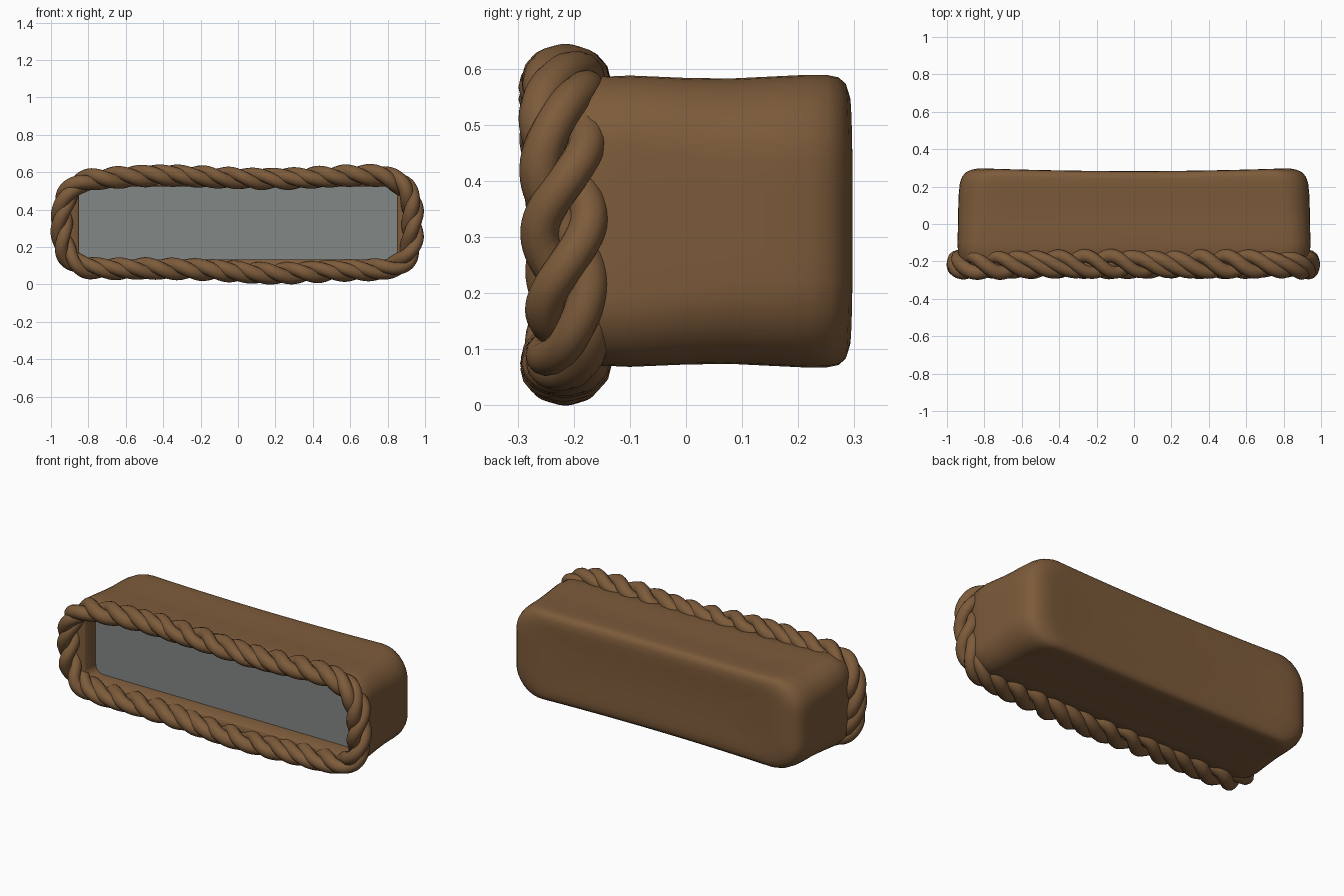
import bpy, bmesh, math
from mathutils import Vector

if "Cube" in bpy.data.objects:
    bpy.data.objects.remove(bpy.data.objects["Cube"])

def material(name, col):
    m = bpy.data.materials.new(name)
    m.diffuse_color = (*col, 1)
    m.use_nodes = True
    m.node_tree.nodes["Principled BSDF"].inputs["Base Color"].default_value = m.diffuse_color
    return m

BROWN = material("brown clay", (0.205, 0.105, 0.043))
GREY = material("grey panel", (0.225, 0.245, 0.235))
ZC = 0.328  # height of the body's centre

def finish(bm, name, mat, angle):
    bmesh.ops.recalc_face_normals(bm, faces=bm.faces)
    me = bpy.data.meshes.new(name)
    bm.to_mesh(me)
    bm.free()
    me.materials.append(mat)
    ob = bpy.data.objects.new(name, me)
    bpy.context.collection.objects.link(ob)
    bpy.ops.object.select_all(action='DESELECT')
    ob.select_set(True)
    bpy.context.view_layer.objects.active = ob
    bpy.ops.object.shade_smooth_by_angle(angle=math.radians(angle))
    return ob

def rounded_rect(hx, hz, r, y):
    """Rounded rectangle in the xz plane with extra points along its sides."""
    pts = []
    corners = [(1, -1, -90), (1, 1, 0), (-1, 1, 90), (-1, -1, 180)]
    for i, (sx, sz, a0) in enumerate(corners):
        cx, cz = sx * (hx - r), sz * (hz - r)
        for k in range(9):
            a = math.radians(a0 + 90 * k / 8)
            pts.append(Vector((cx + r * math.cos(a), y, cz + r * math.sin(a))))
        nx, nz, a1 = corners[(i + 1) % 4]
        a = math.radians(a1)
        end = Vector((nx * (hx - r) + r * math.cos(a), y, nz * (hz - r) + r * math.sin(a)))
        start, n = pts[-1], (4 if i % 2 == 0 else 14)
        pts += [start.lerp(end, k / n) for k in range(1, n)]
    return pts

# Body: loft from the middle of the back, over the sides, into the front recess
sections = [
    (0.45, 0.04, 0.03, 0.294), (0.70, 0.14, 0.09, 0.298), (0.79, 0.19, 0.12, 0.301),
    (0.835, 0.225, 0.14, 0.299), (0.87, 0.248, 0.155, 0.291), (0.898, 0.259, 0.16, 0.277),
    (0.918, 0.263, 0.16, 0.255), (0.931, 0.263, 0.16, 0.220), (0.937, 0.260, 0.155, 0.160),
    (0.940, 0.256, 0.15, 0.080), (0.941, 0.257, 0.14, 0.0), (0.944, 0.261, 0.13, -0.10),
    (0.940, 0.258, 0.13, -0.17), (0.925, 0.243, 0.12, -0.20),
    (0.858, 0.203, 0.055, -0.20), (0.85, 0.196, 0.05, -0.192), (0.85, 0.196, 0.05, -0.09)]
bm = bmesh.new()
rings = []
for i, s in enumerate(sections):
    ring = []
    for p in rounded_rect(*s):
        if i < 14:  # the outer walls sag in slightly at mid length
            dip = max(0, 1 - (p.x / 0.9) ** 2)
            p.y -= 0.018 * max(0, p.y / 0.3) * dip
            p.z *= 1 - 0.03 * dip
        ring.append(bm.verts.new(p + Vector((0, 0, ZC))))
    rings.append(ring)
for a, b in zip(rings, rings[1:]):
    for k in range(len(a)):
        j = (k + 1) % len(a)
        bm.faces.new((a[k], a[j], b[j], b[k]))
bm.faces.new(rings[0])
bm.faces.new(rings[-1])
finish(bm, "body", BROWN, 50)

# Panel at the bottom of the recess
bm = bmesh.new()
bm.faces.new([bm.verts.new(p + Vector((0, 0, ZC))) for p in rounded_rect(0.853, 0.199, 0.05, -0.10)])
panel = finish(bm, "front_panel", GREY, 30)
if panel.data.polygons[0].normal.y > 0:
    panel.data.flip_normals()

# Rope centre line (x, z), counter-clockwise seen from the front
path = [(-0.8, 0.088), (-0.5, 0.083), (-0.2, 0.077), (0.2, 0.062), (0.55, 0.075), (0.8, 0.086),
        (0.895, 0.13), (0.932, 0.22), (0.937, 0.33), (0.93, 0.44), (0.885, 0.525), (0.78, 0.575),
        (0.6, 0.58), (0.2, 0.562), (-0.35, 0.584), (-0.7, 0.568), (-0.84, 0.545),
        (-0.915, 0.47), (-0.94, 0.33), (-0.93, 0.21), (-0.89, 0.13)]
path = [Vector(p) for p in path]

def spline(points, steps=40):
    out, n = [], len(points)
    for i in range(n):
        a, b, c, d = (points[(i + k - 1) % n] for k in range(4))
        # tangents scaled to the segment length keep the corners tidy
        L = (c - b).length
        m1 = (c - a) * (L / ((c - b).length + (b - a).length))
        m2 = (d - b) * (L / ((c - b).length + (d - c).length))
        for s in range(steps):
            t = s / steps
            out.append(b * (2*t**3 - 3*t**2 + 1) + m1 * (t**3 - 2*t**2 + t)
                       + c * (3*t**2 - 2*t**3) + m2 * (t**3 - t**2))
    return out

def resample(pts, n):
    pts = pts + [pts[0]]
    acc = [0]
    for a, b in zip(pts, pts[1:]):
        acc.append(acc[-1] + (b - a).length)
    out, j = [], 0
    for i in range(n):
        s = acc[-1] * i / n
        while acc[j + 1] < s:
            j += 1
        out.append(pts[j].lerp(pts[j + 1], (s - acc[j]) / (acc[j + 1] - acc[j])))
    return out

N, TURNS, SIDES, R = 480, 12, 12, 0.036
centre = resample(spline(path), N)

# Three strands twisted around the centre line, slightly uneven as if hand made
for k in range(3):
    line, outward, radius = [], [], []
    for i, c in enumerate(centre):
        t = (centre[(i + 3) % N] - centre[i - 3]).normalized()
        nrm = Vector((t.y, 0, -t.x))
        w = 2 * math.pi * i / N
        phi = TURNS * w + 2 * math.pi * k / 3 + 0.35 * math.sin(5 * w + 2 * k)
        line.append(Vector((c.x, -0.215, c.y)) + nrm * 0.024 * math.cos(phi)
                    + Vector((0, (0.041 + 0.004 * math.sin(7 * w + k)) * math.sin(phi), 0)))
        outward.append(nrm)
        radius.append(R * (1 + 0.08 * math.sin(9 * w + 2.1 * k)))
    bm = bmesh.new()
    rings = []
    for i, p in enumerate(line):
        t = (line[(i + 1) % N] - line[i - 1]).normalized()
        u = (outward[i] - t * outward[i].dot(t)).normalized()
        v = t.cross(u)
        rings.append([bm.verts.new(p + radius[i] * (u * math.cos(a) + v * math.sin(a)))
                      for a in (2 * math.pi * s / SIDES for s in range(SIDES))])
    for i in range(N):
        a, b = rings[i], rings[(i + 1) % N]
        for s in range(SIDES):
            j = (s + 1) % SIDES
            bm.faces.new((a[s], a[j], b[j], b[s]))
    finish(bm, f"rope_strand_{k + 1}", BROWN, 80)
